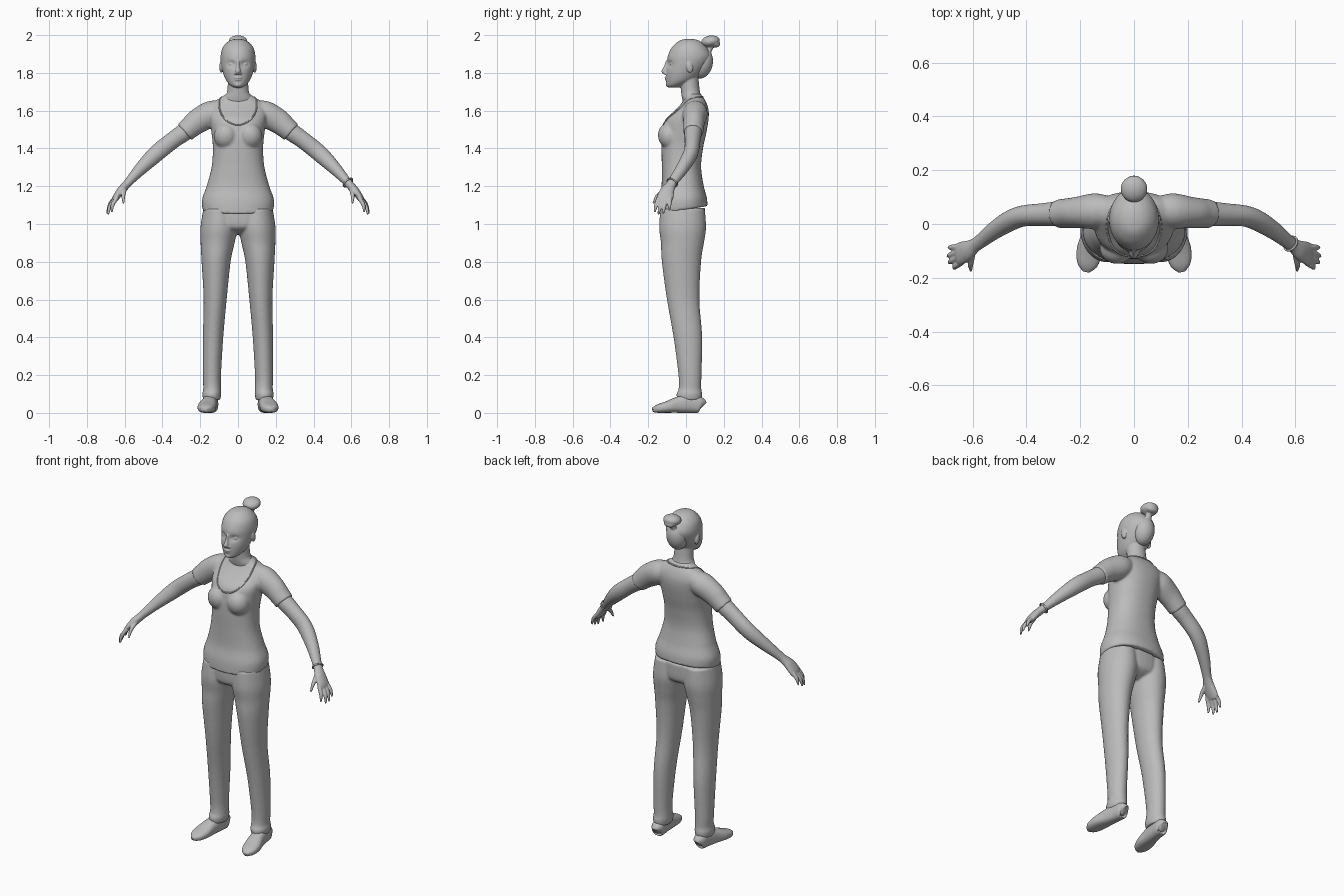
import bpy, bmesh, math
from mathutils import Vector, Matrix

if "Cube" in bpy.data.objects:
    bpy.data.objects.remove(bpy.data.objects["Cube"])

GREY = (0.5, 0.5, 0.5, 1)
clay = bpy.data.materials.new("plain grey")
clay.use_nodes = True
clay.diffuse_color = GREY
clay.node_tree.nodes["Principled BSDF"].inputs["Base Color"].default_value = GREY
X, Y, Z = Vector((1, 0, 0)), Vector((0, 1, 0)), Vector((0, 0, 1))


def spline(rows, steps=6):
    """Smooth interpolation through section rows."""
    p = [Vector(r) for r in rows]
    out = []
    for i in range(len(p) - 1):
        a, b, c, d = p[max(i - 1, 0)], p[i], p[i + 1], p[min(i + 2, len(p) - 1)]
        for k in range(steps):
            t = k / steps
            out.append(b + (c - a) * (t / 2) + (a * 2 - b * 5 + c * 4 - d) * (t * t / 2)
                       + (b * 3 - a - c * 3 + d) * (t ** 3 / 2))
    return out + [p[-1]]


def loft(bm, rows, ref=None, side=1, power=1.0, sides=32):
    """Skin rings (x, y, z, radius, radius); level rings unless ref is given."""
    path = spline(rows)
    rings = []
    for i, r in enumerate(path):
        c = Vector(r[:3])
        u, v = X, Y
        if ref:
            d = Vector(path[min(i + 1, len(path) - 1)][:3]) - Vector(path[max(i - 1, 0)][:3])
            d.normalize()
            u = (ref - d * ref.dot(d)).normalized()
            v = d.cross(u)
        ring = []
        for k in range(sides):
            a = math.tau * k / sides
            ca, sa = math.cos(a), math.sin(a)
            co = c + u * (r[3] * math.copysign(abs(ca) ** power, ca)) \
                + v * (r[4] * math.copysign(abs(sa) ** power, sa))
            ring.append(bm.verts.new((co.x * side, co.y, co.z)))
        rings.append(ring)
    for a, b in zip(rings, rings[1:]):
        for k in range(sides):
            n = (k + 1) % sides
            bm.faces.new((a[k], a[n], b[n], b[k]))
    bm.faces.new(rings[0][::-1])
    bm.faces.new(rings[-1])


def blob(bm, at, size, tilt=0):
    """Ellipsoid, tilted about the x axis."""
    m = Matrix.Translation(at) @ Matrix.Rotation(tilt, 4, 'X') @ Matrix.Diagonal((*size, 1))
    bmesh.ops.create_uvsphere(bm, u_segments=24, v_segments=16, radius=1, matrix=m)


def finish(name, bm, voxel=0, soften=0, mirror=False):
    bmesh.ops.recalc_face_normals(bm, faces=bm.faces)
    for f in bm.faces:
        f.smooth = True
    me = bpy.data.meshes.new(name)
    bm.to_mesh(me)
    bm.free()
    me.materials.append(clay)
    ob = bpy.data.objects.new(name, me)
    bpy.context.collection.objects.link(ob)
    if voxel:
        m = ob.modifiers.new("blend", 'REMESH')
        m.mode, m.voxel_size, m.use_smooth_shade = 'VOXEL', voxel, True
    if soften:
        m = ob.modifiers.new("soften", 'SMOOTH')
        m.factor, m.iterations = 0.5, soften
    if mirror:
        ob.modifiers.new("other_side", 'MIRROR')
    return ob


# Shirt: torso, bust and sleeves blended together
bm = bmesh.new()
loft(bm, [(0, -.018, 1.055, .188, .132), (0, -.018, 1.12, .19, .128), (0, -.018, 1.2, .166, .112),
          (0, -.024, 1.3, .14, .104), (0, -.02, 1.4, .133, .11), (0, -.01, 1.48, .14, .117),
          (0, .004, 1.55, .15, .115), (0, .03, 1.6, .155, .09), (0, .043, 1.64, .135, .066),
          (0, .042, 1.67, .09, .05), (0, .035, 1.69, .06, .042)], power=.88, sides=48)
for v in bm.verts:  # hem rises toward the back
    if v.co.z < 1.2:
        v.co.z += (v.co.y + .14) * .15 * (1.2 - v.co.z) / .14
sleeve = [(.08, .05, 1.605, .05, .05), (.14, .048, 1.585, .066, .068), (.21, .043, 1.546, .058, .066),
          (.25, .04, 1.514, .055, .059), (.283, .038, 1.485, .053, .055)]
for s in (1, -1):
    loft(bm, sleeve, ref=Y, side=s)
    blob(bm, (.064 * s, -.088, 1.465), (.064, .06, .07), .25)
shirt = finish("shirt", bm, .007, 5)

# Neckline trim laid on the shirt surface
bpy.context.view_layer.update()
surface = shirt.evaluated_get(bpy.context.evaluated_depsgraph_get())
trim = bpy.data.curves.new("neckline", 'CURVE')
trim.dimensions, trim.bevel_depth, trim.bevel_resolution = '3D', .004, 2
points = []
for k in range(41):
    a = math.pi * (k / 40 - .5) * 1.16
    hit, co, _, _ = surface.ray_cast((.1 * math.sin(a), -1, 1.635 - .11 * math.cos(a)), Y)
    if hit:
        points.append(co)
for k in range(1, 20):
    a = math.pi * k / 20
    hit, co, _, _ = surface.ray_cast((.088 * math.cos(a), .045 + .045 * math.sin(a), 2), -Z)
    if hit:
        points.append(co)
line = trim.splines.new('POLY')
line.points.add(len(points) - 1)
for p, co in zip(line.points, points):
    p.co = (*co, 1)
line.use_cyclic_u = True
trim.materials.append(clay)
bpy.context.collection.objects.link(bpy.data.objects.new("neckline", trim))

# Trousers: hips and two legs
bm = bmesh.new()
loft(bm, [(0, -.015, .945, .04, .05), (0, -.018, .97, .12, .1), (0, -.018, 1.0, .17, .118),
          (0, -.018, 1.085, .18, .12)], power=.9)
leg = [(.098, -.018, 1.08, .086, .118), (.101, -.018, .98, .098, .124), (.108, -.019, .9, .09, .114),
       (.116, -.024, .8, .077, .104), (.121, -.015, .6, .061, .086), (.132, .01, .4, .054, .076),
       (.138, .021, .2, .048, .061), (.137, .021, .13, .047, .06), (.139, .018, .1, .05, .068),
       (.139, .018, .068, .045, .064)]
for s in (1, -1):
    loft(bm, leg, side=s)
finish("trousers", bm, .007, 4)

# Shoes, flattened on the ground
bm = bmesh.new()
loft(bm, [(.137, .086, .035, .014, .025), (.139, .074, .042, .034, .042), (.145, .02, .05, .038, .05),
          (.154, -.04, .043, .042, .043), (.165, -.1, .031, .048, .031), (.173, -.15, .022, .038, .022),
          (.178, -.176, .016, .014, .012)], ref=X, power=.8)
for v in bm.verts:
    v.co.z = max(v.co.z, 0)
finish("shoe", bm, mirror=True)

# Arm, palm and fingers
bm = bmesh.new()
loft(bm, [(.22, .042, 1.538, .046, .048), (.283, .038, 1.487, .046, .048), (.34, .035, 1.447, .042, .045),
          (.41, .03, 1.392, .039, .045), (.46, .012, 1.347, .038, .042), (.52, -.025, 1.287, .033, .033),
          (.57, -.064, 1.232, .027, .024), (.592, -.08, 1.207, .027, .022), (.618, -.098, 1.178, .037, .022),
          (.645, -.11, 1.142, .043, .018), (.656, -.115, 1.122, .036, .012)], ref=Y)
fingers = [((.641, -.143, 1.14), (.664, -.158, 1.1), (.668, -.166, 1.062)),
           ((.652, -.124, 1.13), (.679, -.138, 1.09), (.687, -.146, 1.05)),
           ((.655, -.105, 1.13), (.682, -.115, 1.092), (.692, -.12, 1.054)),
           ((.65, -.085, 1.14), (.678, -.087, 1.106), (.688, -.088, 1.07)),
           ((.6, -.108, 1.185), (.607, -.15, 1.15), (.606, -.174, 1.108))]
for root, mid, tip in fingers:
    loft(bm, [(*root, .012, .012), (*mid, .0105, .0105), (*tip, .005, .005)], ref=X, sides=12)
finish("arm", bm, .004, 3, mirror=True)

# Bracelet on the left wrist
bm = bmesh.new()
axis = Vector((.05, -.039, -.055)).to_track_quat('Z', 'Y').to_matrix().to_4x4()
place = Matrix.Translation((.582, -.073, 1.219)) @ axis
loops = []
for i in range(32):
    a = math.tau * i / 32
    loops.append([bm.verts.new(place @ Vector(((.029 + .004 * math.cos(b)) * math.cos(a),
                  (.029 + .004 * math.cos(b)) * math.sin(a), .005 * math.sin(b))))
                  for b in (math.tau * j / 8 for j in range(8))])
for i in range(32):
    a, b = loops[i], loops[(i + 1) % 32]
    for j in range(8):
        n = (j + 1) % 8
        bm.faces.new((a[j], b[j], b[n], a[n]))
finish("bracelet", bm)

# Head and neck with pressed eye sockets
bm = bmesh.new()
loft(bm, [(0, -.062, 1.722, .022, .03), (0, -.056, 1.735, .042, .046), (0, -.03, 1.76, .063, .075),
          (0, -.01, 1.8, .079, .096), (0, .01, 1.85, .09, .11), (0, .018, 1.89, .092, .114),
          (0, .018, 1.93, .083, .096), (0, .018, 1.958, .062, .07), (0, .018, 1.974, .037, .044),
          (0, .018, 1.98, .01, .012)], sides=64)
for v in bm.verts:
    if v.co.y < 0:
        off = ((abs(v.co.x) - .036) / .02) ** 2 + ((v.co.z - 1.846) / .015) ** 2
        v.co.y += .013 * math.exp(-off)
loft(bm, [(0, .035, 1.64, .085, .05), (0, .03, 1.67, .074, .052), (0, .024, 1.7, .058, .05),
          (0, .018, 1.75, .054, .05), (0, .01, 1.8, .055, .055)])
loft(bm, [(0, -.095, 1.865, .008, .012), (0, -.103, 1.835, .009, .014), (0, -.112, 1.808, .014, .018),
          (0, -.105, 1.792, .012, .014)], sides=16)
blob(bm, (0, -.1, 1.774), (.022, .014, .006))
blob(bm, (0, -.098, 1.764), (.02, .014, .006))
blob(bm, (0, -.092, 1.738), (.022, .015, .014))
for s in (1, -1):
    blob(bm, (.036 * s, -.071, 1.846), (.015, .016, .009))
    blob(bm, (.013 * s, -.105, 1.797), (.008, .011, .007))
    blob(bm, (.088 * s, .018, 1.832), (.011, .018, .032), .2)
finish("head", bm, .004, 2)

# Gathered hair and bun
bm = bmesh.new()
blob(bm, (0, .082, 1.85), (.06, .06, .082), -.25)
loft(bm, [(0, .1, 1.89, .03, .025), (0, .125, 1.925, .018, .016), (0, .13, 1.955, .022, .02)])
blob(bm, (0, .13, 1.967), (.05, .05, .031), .15)
blob(bm, (0, .15, 1.957), (.038, .031, .022), -.3)
finish("hair_bun", bm, .005, 2)
